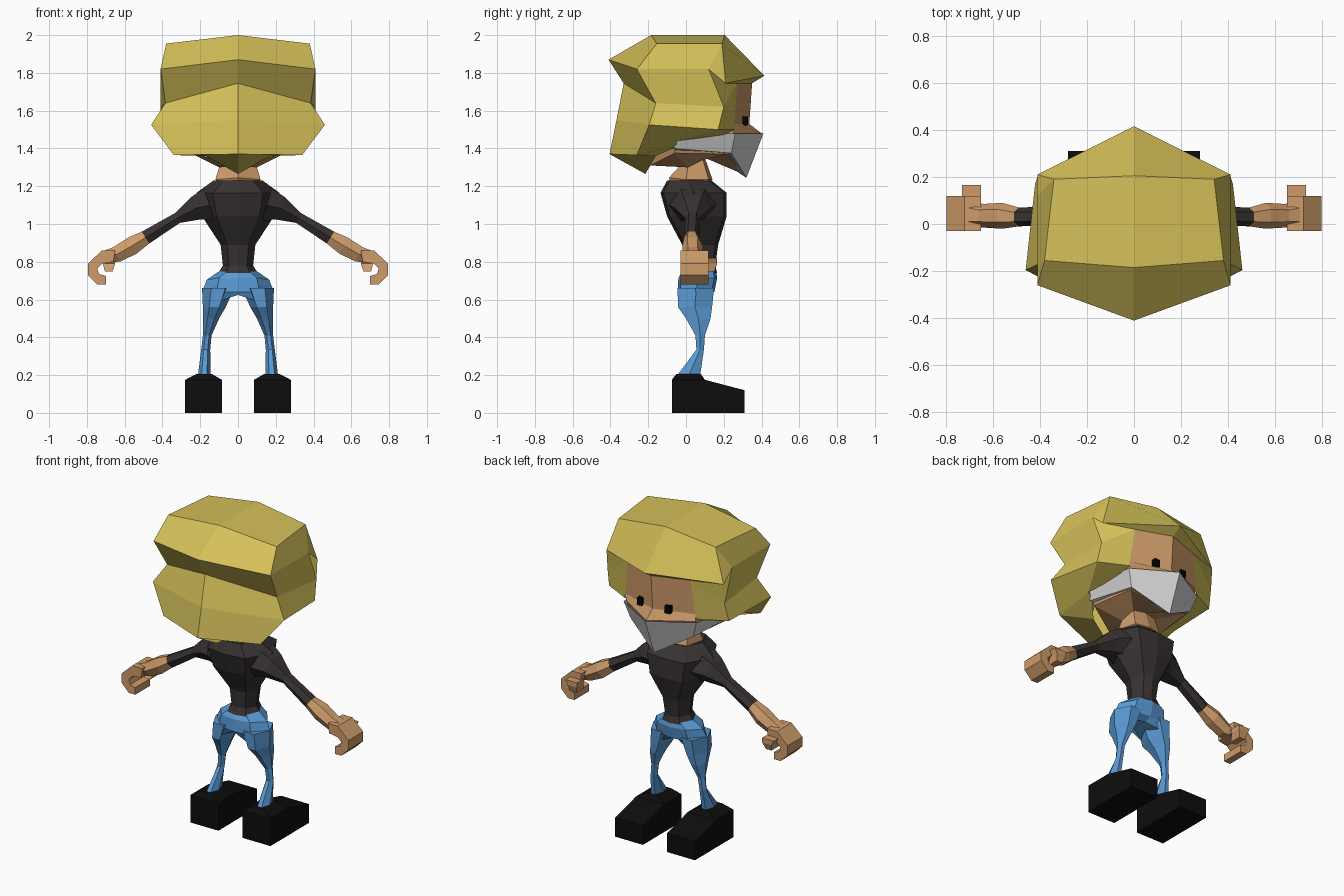
import bpy, bmesh

cube = bpy.data.objects.get("Cube")
if cube:
    bpy.data.objects.remove(cube, do_unlink=True)


def material(name, rgb):
    m = bpy.data.materials.new(name)
    m.use_nodes = True
    m.diffuse_color = (*rgb, 1)
    b = next(n for n in m.node_tree.nodes if n.type == 'BSDF_PRINCIPLED')
    b.inputs["Base Color"].default_value = (*rgb, 1)
    b.inputs["Roughness"].default_value = 0.9
    return m


BLOND = material("blond yellow", (0.66, 0.53, 0.10))
SKIN = material("tan skin", (0.62, 0.33, 0.145))
GREY = material("beard grey", (0.66, 0.66, 0.66))
SHIRT = material("charcoal", (0.038, 0.032, 0.031))
DENIM = material("denim blue", (0.10, 0.32, 0.66))
BLACK = material("shoe black", (0.004, 0.004, 0.004))
EYE = material("eye black", (0.001, 0.001, 0.001))


def loft(name, rings, mat, closed=False, caps=(False, False), skip=()):
    """Skin the +x rings, copy them across x = 0 and weld the seam."""
    bm = bmesh.new()
    for side in (1, -1):
        rows = [[bm.verts.new((side * x, y, z)) for x, y, z in r] for r in rings]
        n = len(rings[0])
        for i in range(len(rows) - 1):
            for j in range(n if closed else n - 1):
                if (i, j) in skip:
                    continue
                k = (j + 1) % n
                bm.faces.new((rows[i][j], rows[i][k], rows[i + 1][k], rows[i + 1][j]))
        for use, row in zip(caps, (rows[0], rows[-1])):
            if use:
                bm.faces.new(row)
    bmesh.ops.remove_doubles(bm, verts=bm.verts, dist=0.0005)
    bmesh.ops.recalc_face_normals(bm, faces=bm.faces)
    me = bpy.data.meshes.new(name)
    bm.to_mesh(me)
    bm.free()
    me.materials.append(mat)
    ob = bpy.data.objects.new(name, me)
    bpy.context.collection.objects.link(ob)
    return ob


def body_ring(z, w, yb, yf, lift=0.0):
    """Half outline of the trunk, back centre to front centre."""
    return [(0, yb, z), (0.6 * w, yb + 0.015, z), (w, (yb + yf) / 2, z + lift),
            (0.6 * w, yf - 0.015, z), (0, yf, z)]


def leg_ring(z, x0, x1, y0, y1):
    """Six-sided level section."""
    d, m = 0.28 * (x1 - x0), (y0 + y1) / 2
    return [(x0, m, z), (x0 + d, y0, z), (x1 - d, y0, z),
            (x1, m, z), (x1 - d, y1, z), (x0 + d, y1, z)]


def arm_ring(x, z, ux, uz, y0, y1):
    """Six-sided section across the arm; (ux, uz) points to its upper edge."""
    d, m = 0.25 * (y1 - y0), (y0 + y1) / 2
    return [(x, y0, z), (x + ux, m - d, z + uz), (x + ux, m + d, z + uz),
            (x, y1, z), (x - ux, m + d, z - uz), (x - ux, m - d, z - uz)]


def rect(x0, x1, y0, y1, z, z_front=None):
    zf = z if z_front is None else z_front
    return [(x0, y0, z), (x1, y0, z), (x1, y1, zf), (x0, y1, zf)]


# Hair: back centre, back side, mid side, temple, fringe centre
loft("hair", [
    [(0, -.185, 2), (.38, -.155, 1.955), (.34, .19, 1.955), (.34, .19, 1.955), (0, .205, 2)],
    [(0, -.41, 1.87), (.41, -.26, 1.82), (.41, .12, 1.82), (.41, .21, 1.745), (0, .415, 1.785)],
    [(0, -.33, 1.745), (.385, -.16, 1.64), (.41, .2, 1.62), (.22, .27, 1.745), (0, .35, 1.745)],
    [(0, -.368, 1.55), (.46, -.195, 1.525), (.42, .17, 1.5), (.25, .255, 1.5), (0, .33, 1.5)],
    [(0, -.405, 1.37), (.34, -.26, 1.365), (.3, -.05, 1.44), (.25, .2, 1.47), (0, .28, 1.47)],
    [(0, -.215, 1.265), (.17, -.16, 1.36), (.27, -.05, 1.41), (.25, .2, 1.46), (0, .28, 1.46)],
], BLOND, caps=(True, False), skip={(2, 3), (3, 3), (4, 3), (4, 2)})

# Head and neck: back, side, cheek, nose line
loft("head", [
    [(0, -.2, 1.7), (.22, -.05, 1.7), (.22, .27, 1.745), (0, .35, 1.745)],
    [(0, -.2, 1.53), (.27, -.05, 1.5), (.25, .255, 1.53), (0, .335, 1.53)],
    [(0, -.2, 1.47), (.28, -.05, 1.47), (.24, .25, 1.48), (0, .40, 1.48)],
    [(0, -.19, 1.31), (.25, -.06, 1.375), (.21, .22, 1.37), (0, .30, 1.265)],
    [(0, -.03, 1.31), (.1, .01, 1.30), (.08, .09, 1.34), (0, .10, 1.35)],
    [(0, -.09, 1.245), (.12, 0, 1.235), (.09, .12, 1.235), (0, .14, 1.235)],
    [(0, -.08, 1.21), (.10, 0, 1.21), (.08, .10, 1.21), (0, .12, 1.21)],
], SKIN, caps=(True, True))

# Beard wraps the jaw
loft("beard", [
    [(.30, -.04, 1.47), (.255, .26, 1.48), (0, .41, 1.48)],
    [(.275, -.065, 1.40), (.22, .24, 1.375), (0, .32, 1.245)],
    [(.24, -.05, 1.385), (.20, .21, 1.375), (0, .28, 1.27)],
], GREY)

# Eyes
loft("eyes", [rect(.08, .115, .28, .328, 1.522), rect(.08, .115, .28, .328, 1.568)],
     EYE, closed=True, caps=(True, True))

# Shirt trunk
loft("shirt", [
    body_ring(1.23, .13, -.10, .135),
    body_ring(1.165, .22, -.135, .215),
    body_ring(1.04, .19, -.10, .215),
    body_ring(.89, .092, -.02, .17),
    body_ring(.78, .08, -.01, .155),
    body_ring(.74, .105, -.03, .165),
], SHIRT, caps=(True, True))

# Sleeves
SLEEVE_END = arm_ring(.49, .928, .02, .031, -.01, .07)
loft("sleeves", [
    arm_ring(.15, 1.10, .03, .085, -.09, .16),
    arm_ring(.22, 1.085, .025, .06, -.06, .13),
    arm_ring(.32, 1.032, .013, .026, -.005, .075),
    SLEEVE_END,
], SHIRT, closed=True)

# Forearms
loft("forearms", [
    SLEEVE_END,
    arm_ring(.56, .885, .022, .043, -.02, .09),
    arm_ring(.64, .84, .018, .038, -.015, .085),
    arm_ring(.70, .825, .018, .03, -.02, .10),
], SKIN, closed=True, caps=(False, True))

# Hands: a curled profile pushed through in depth
CURL = [(.65, .86), (.72, .86), (.795, .79), (.795, .73), (.745, .68), (.70, .68),
        (.70, .725), (.735, .735), (.745, .765), (.72, .79), (.66, .80)]
loft("hands", [[(x, y, z) for x, z in CURL] for y in (-.03, .118)],
     SKIN, closed=True, caps=(True, True))
loft("thumbs", [
    rect(.65, .73, .09, .165, .82), rect(.65, .715, .10, .165, .79),
    rect(.665, .705, .07, .15, .748),
], SKIN, closed=True, caps=(True, True))

# Hips
loft("hips", [
    body_ring(.75, .10, -.02, .16),
    body_ring(.715, .165, -.04, .165, -.01),
    body_ring(.64, .19, -.045, .15),
    [(0, .0, .625), (.10, -.04, .59), (.185, .05, .58), (.10, .13, .59), (0, .10, .625)],
], DENIM, caps=(True, True))

# Legs
loft("legs", [
    leg_ring(.66, .02, .19, -.045, .148),
    leg_ring(.56, .065, .186, -.042, .138),
    leg_ring(.50, .10, .186, .0, .13),
    leg_ring(.41, .14, .186, .05, .10),
    leg_ring(.335, .147, .195, .055, .095),
    leg_ring(.20, .146, .212, -.045, .075),
], DENIM, closed=True, caps=(True, True))

# Shoes: sloping toe block and a raised ankle collar
loft("shoe_toes", [rect(.085, .28, .10, .31, 0), rect(.085, .28, .10, .31, .175, .12)],
     BLACK, closed=True, caps=(True, True))
loft("shoe_heels", [
    rect(.085, .28, -.075, .10, 0), rect(.085, .28, -.075, .10, .175),
    rect(.14, .217, -.05, .078, .207),
], BLACK, closed=True, caps=(True, True))
